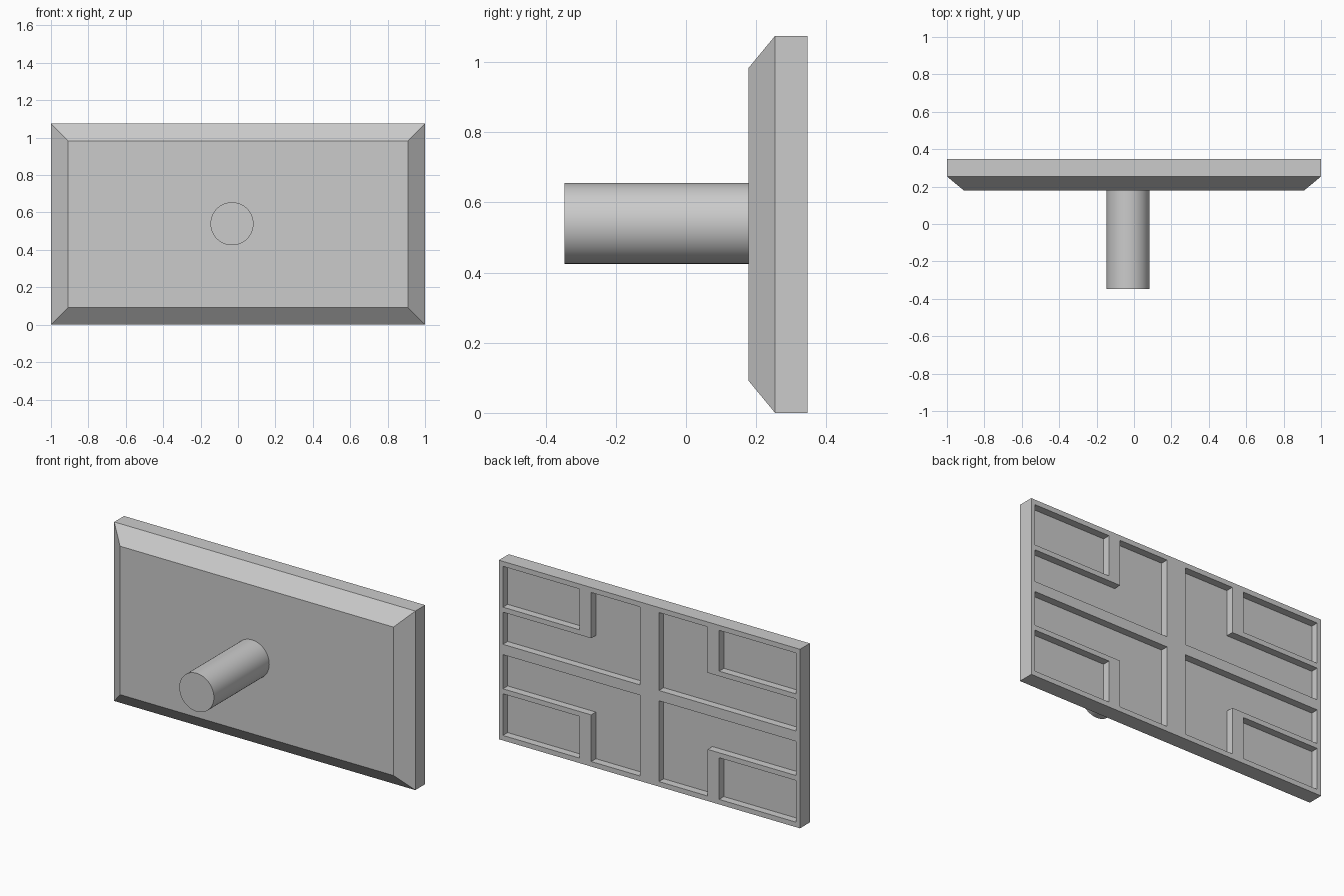
import bpy
import bmesh

cube = bpy.data.objects.get("Cube")
if cube:
    bpy.data.objects.remove(cube, do_unlink=True)

# One flat grey for the whole model
grey = bpy.data.materials.new("light_grey")
grey.use_nodes = True
colour = (0.6, 0.6, 0.6, 1.0)
grey.diffuse_color = colour
grey.node_tree.nodes["Principled BSDF"].inputs["Base Color"].default_value = colour

HEIGHT = 1.075
FRONT, RIM, BACK = 0.178, 0.254, 0.347
BEVEL = 0.092
DEPTH = 0.045


def finish(name, bm):
    bmesh.ops.recalc_face_normals(bm, faces=bm.faces)
    mesh = bpy.data.meshes.new(name)
    bm.to_mesh(mesh)
    bm.free()
    mesh.materials.append(grey)
    obj = bpy.data.objects.new(name, mesh)
    bpy.context.collection.objects.link(obj)
    return obj


def prism(bm, profile, y0, y1):
    """Extrude a closed (x, z) profile along y."""
    face = bm.faces.new([bm.verts.new((x, y0, z)) for x, z in profile])
    new = bmesh.ops.extrude_face_region(bm, geom=[face])["geom"]
    verts = [g for g in new if isinstance(g, bmesh.types.BMVert)]
    bmesh.ops.translate(bm, verts=verts, vec=(0, y1 - y0, 0))
    return verts


def rectangle(x0, x1, z0, z1):
    return [(x0, z0), (x1, z0), (x1, z1), (x0, z1)]


# Plate with a chamfered front
bm = bmesh.new()
prism(bm, rectangle(-1, 1, 0, HEIGHT), BACK, RIM)
front_face = [f for f in bm.faces if all(abs(v.co.y - RIM) < 1e-4 for v in f.verts)][0]
new = bmesh.ops.extrude_face_region(bm, geom=[front_face])["geom"]
bmesh.ops.delete(bm, geom=[front_face], context="FACES_ONLY")
for v in [g for g in new if isinstance(g, bmesh.types.BMVert)]:
    v.co.x -= BEVEL if v.co.x > 0 else -BEVEL
    v.co.z -= BEVEL if v.co.z > HEIGHT / 2 else -BEVEL
    v.co.y = FRONT
plate = finish("plate", bm)

# Back recesses: a corner pocket and an L pocket in each quarter
# Each row: outer edge, pocket inner edge, L shoulder, L inner edge
rows = [(HEIGHT - 0.03, 0.80, 0.77, 0.577), (0.03, 0.28, 0.31, 0.515)]
outer, pocket, leg, inner = 0.973, 0.463, 0.387, 0.063
bm = bmesh.new()
for side in (-1, 1):
    for edge, low, shoulder, centre in rows:
        corner = rectangle(outer, pocket, edge, low)
        ell = [(inner, centre), (outer, centre), (outer, shoulder),
               (leg, shoulder), (leg, edge), (inner, edge)]
        for profile in (corner, ell):
            prism(bm, [(side * x, z) for x, z in profile], BACK - DEPTH, BACK + 0.1)
cutter = finish("recess_cutter", bm)
cutter.hide_render = True

cut = plate.modifiers.new("recesses", "BOOLEAN")
cut.operation = "DIFFERENCE"
cut.solver = "EXACT"
cut.object = cutter
bpy.context.view_layer.objects.active = plate
bpy.ops.object.modifier_apply(modifier=cut.name)
bpy.data.objects.remove(cutter, do_unlink=True)

# Round handle on the front
length = FRONT + 0.347
bpy.ops.mesh.primitive_cylinder_add(
    vertices=64, radius=0.115, depth=length,
    location=(-0.032, FRONT - length / 2, 0.54), rotation=(1.570796, 0, 0))
handle = bpy.context.object
handle.name = "handle"
handle.data.materials.append(grey)
bpy.ops.object.shade_smooth_by_angle()
